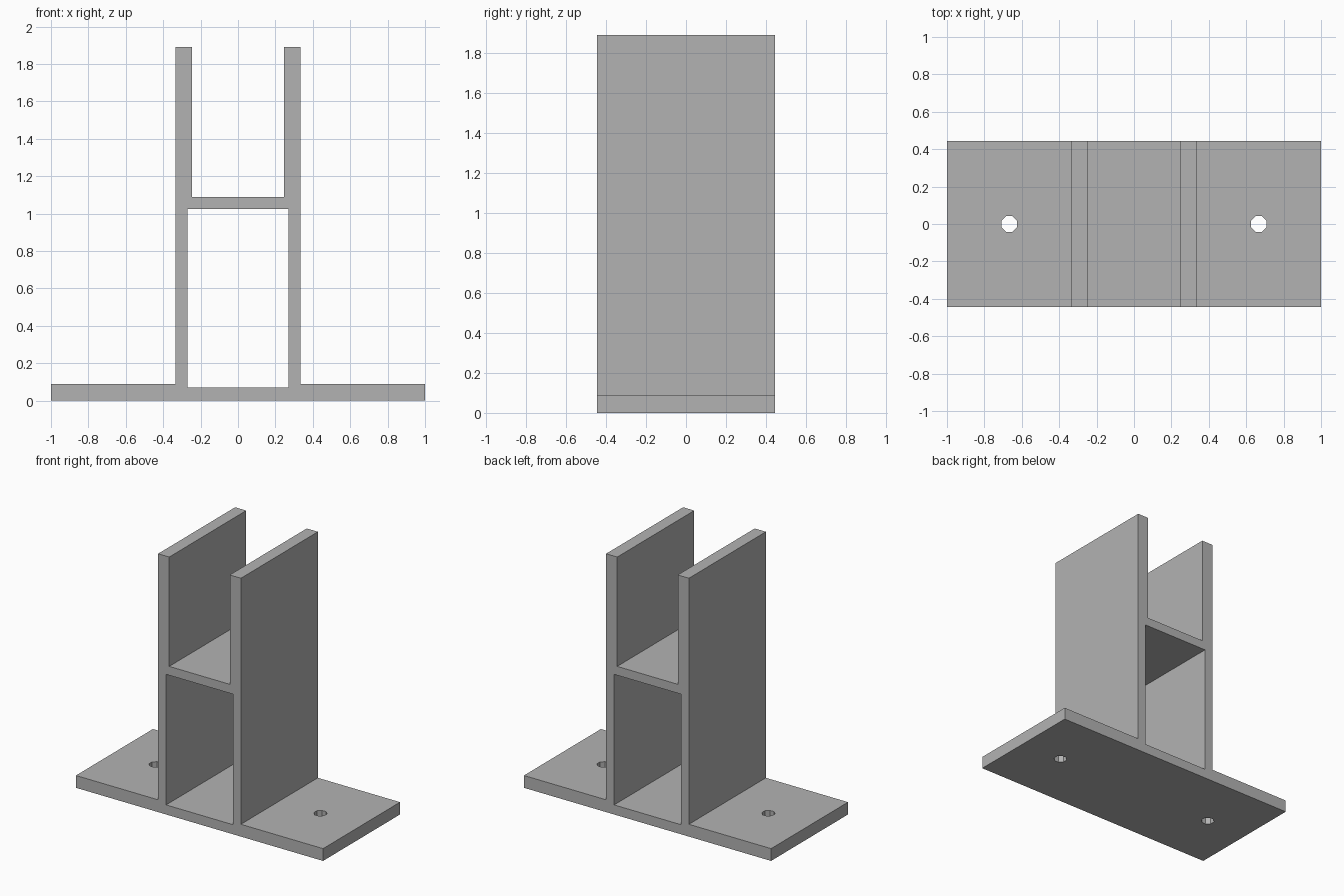
import bpy
import bmesh
from math import pi
from mathutils import Matrix

cube = bpy.data.objects.get("Cube")
if cube:
    bpy.data.objects.remove(cube, do_unlink=True)

DEPTH = 0.89
HOLE_X, HOLE_RADIUS = 0.667, 0.045

grey = bpy.data.materials.new("plain grey")
grey.use_nodes = True
colour = (0.45, 0.45, 0.45, 1)
grey.diffuse_color = colour
grey.node_tree.nodes["Principled BSDF"].inputs["Base Color"].default_value = colour


def make_object(name, bm):
    bmesh.ops.recalc_face_normals(bm, faces=bm.faces)
    mesh = bpy.data.meshes.new(name)
    bm.to_mesh(mesh)
    bm.free()
    mesh.materials.append(grey)
    obj = bpy.data.objects.new(name, mesh)
    bpy.context.collection.objects.link(obj)
    return obj


def extrude_profile(name, half, depth):
    """Mirror an (x, z) half outline across x = 0 and extrude it along y."""
    outline = half + [(-x, z) for x, z in reversed(half)]
    bm = bmesh.new()
    face = bm.faces.new([bm.verts.new((x, -depth / 2, z)) for x, z in outline])
    extruded = bmesh.ops.extrude_face_region(bm, geom=[face])["geom"]
    verts = [v for v in extruded if isinstance(v, bmesh.types.BMVert)]
    bmesh.ops.translate(bm, verts=verts, vec=(0, depth, 0))
    return make_object(name, bm)


def cut(target, cutter):
    mod = target.modifiers.new("cut", 'BOOLEAN')
    mod.operation = 'DIFFERENCE'
    mod.solver = 'EXACT'
    mod.object = cutter
    bpy.context.view_layer.objects.active = target
    bpy.ops.object.modifier_apply(modifier=mod.name)
    bpy.data.objects.remove(cutter, do_unlink=True)


# Bracket body: flanged base, two uprights and the shelf between them
bracket = extrude_profile("post_bracket", [
    (1, 0), (1, 0.09), (0.335, 0.09), (0.335, 1.89),
    (0.245, 1.89), (0.245, 1.09)], DEPTH)

# Open tunnel below the shelf
cut(bracket, extrude_profile("tunnel_cutter", [(0.27, 0.07), (0.27, 1.025)], DEPTH + 0.2))

# Bolt holes through the base flanges
for side in (-1, 1):
    bm = bmesh.new()
    bmesh.ops.create_cone(
        bm, cap_ends=True, segments=8, radius1=HOLE_RADIUS, radius2=HOLE_RADIUS,
        depth=0.4, matrix=Matrix.Translation((side * HOLE_X, 0, 0)) @ Matrix.Rotation(pi / 8, 4, 'Z'))
    cut(bracket, make_object("bolt_hole_cutter", bm))
